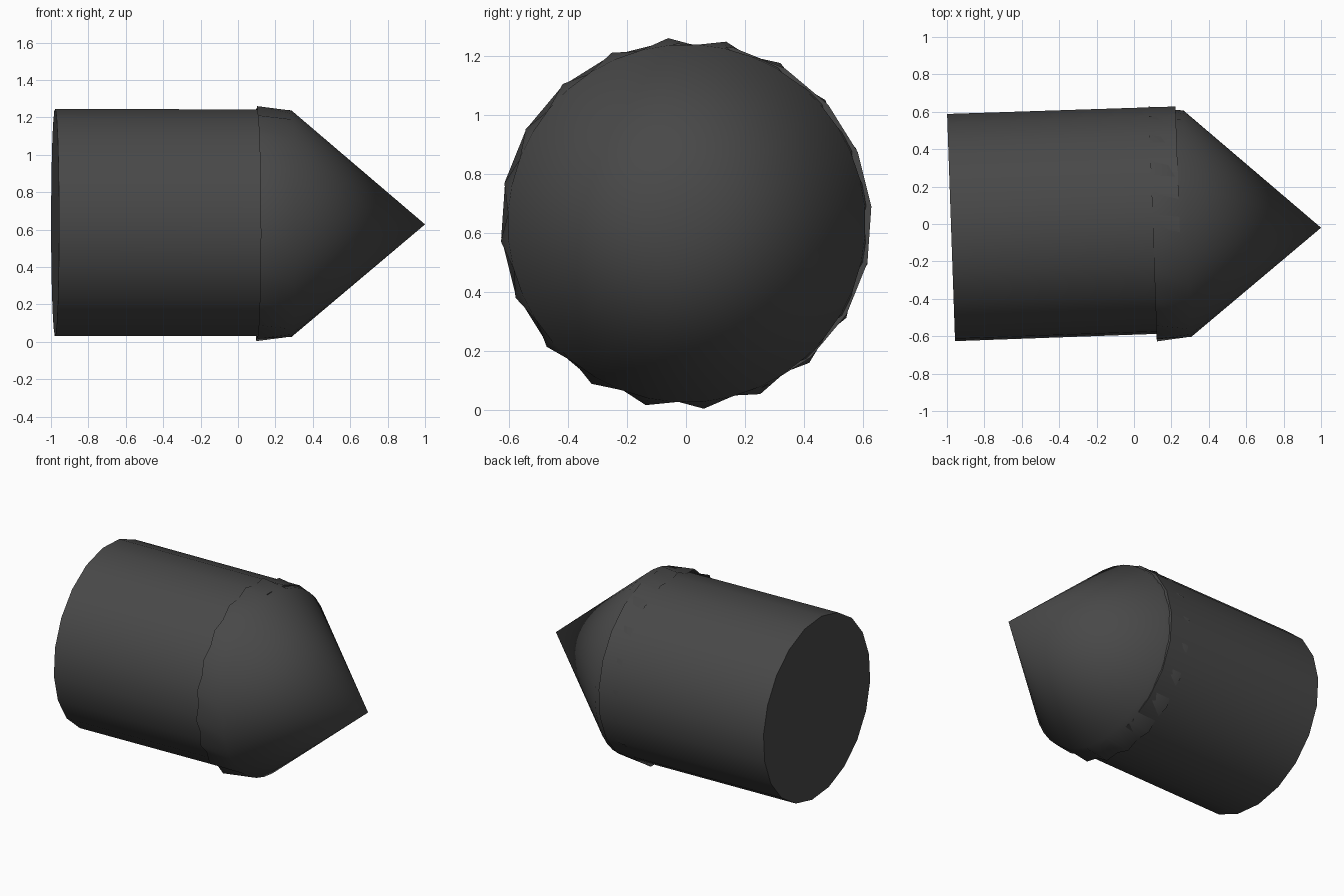
import bpy, bmesh
from math import sin, cos, pi, radians
from mathutils import Vector

if "Cube" in bpy.data.objects:
    bpy.data.objects.remove(bpy.data.objects["Cube"])

N = 20
mat = bpy.data.materials.new("dark_grey")
mat.diffuse_color = (0.065, 0.065, 0.065, 1)
mat.use_nodes = True
mat.node_tree.nodes["Principled BSDF"].inputs["Base Color"].default_value = mat.diffuse_color
AXIS = Vector((1, 0.035, 0)).normalized()
SIDE = Vector((-AXIS.y, AXIS.x, 0))


def ring(bm, centre, radii, phase):
    """Ring of verts around the tilted axis; radii may alternate."""
    n = len(radii)
    out = []
    for i, r in enumerate(radii):
        a = phase + 2 * pi * i / n
        out.append(bm.verts.new(Vector(centre) + SIDE * r * cos(a) + Vector((0, 0, r * sin(a)))))
    return out


def bridge(bm, a, b):
    for i in range(len(a)):
        j = (i + 1) % len(a)
        bm.faces.new((a[i], a[j], b[j], b[i]))


def finish(bm, name, angle):
    bmesh.ops.recalc_face_normals(bm, faces=bm.faces[:])
    me = bpy.data.meshes.new(name)
    bm.to_mesh(me)
    bm.free()
    ob = bpy.data.objects.new(name, me)
    bpy.context.collection.objects.link(ob)
    me.materials.append(mat)
    bpy.ops.object.select_all(action='DESELECT')
    ob.select_set(True)
    bpy.context.view_layer.objects.active = ob
    bpy.ops.object.shade_smooth_by_angle(angle=radians(angle))
    return ob


# slightly skewed cylindrical body
bm = bmesh.new()
back = ring(bm, (-0.978, -0.019, 0.638), [0.61] * N, radians(5))
front = ring(bm, (0.243, 0.023, 0.636), [0.608] * N, radians(5))
bridge(bm, back, front)
bm.faces.new(back)
bm.faces.new(front)
finish(bm, "body", 35)

# pointed cap with a toothed skirt that overlaps the body
bm = bmesh.new()
phase = radians(5.5)
base = ring(bm, (0.285, 0.002, 0.632), [0.607] * (2 * N), phase)
skirt = ring(bm, (0.10, 0.0, 0.632), [0.631, 0.603] * N, phase)
tip = bm.verts.new((1.0, -0.02, 0.628))
bridge(bm, skirt, base)
for i in range(2 * N):
    bm.faces.new((base[i], base[(i + 1) % (2 * N)], tip))
finish(bm, "pointed_cap", 45)
